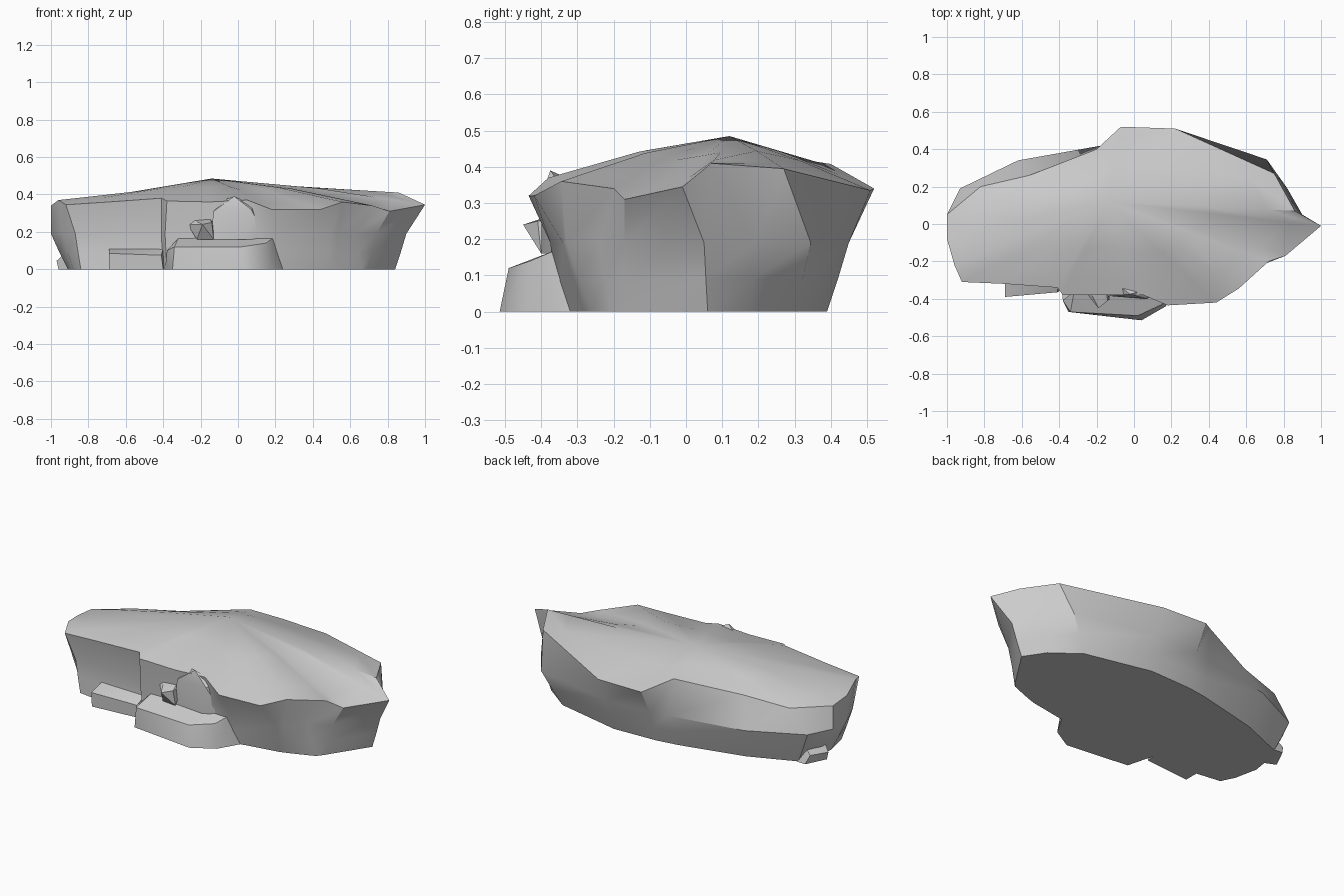
import bpy, bmesh, math

def ramp(points, v):
    # piecewise-linear height profile
    if v <= points[0][0]:
        return points[0][1]
    for (a, za), (b, zb) in zip(points, points[1:]):
        if v <= b:
            return za + (zb - za) * (v - a) / (b - a)
    return points[-1][1]

def finish(bm, name):
    bmesh.ops.recalc_face_normals(bm, faces=bm.faces)
    mesh = bpy.data.meshes.new(name)
    bm.to_mesh(mesh)
    bm.free()
    ob = bpy.data.objects.new(name, mesh)
    bpy.context.collection.objects.link(ob)
    bpy.ops.object.select_all(action='DESELECT')
    ob.select_set(True)
    bpy.context.view_layer.objects.active = ob
    bpy.ops.object.shade_smooth_by_angle(angle=math.radians(32))
    return ob

def hull(name, points):
    bm = bmesh.new()
    for p in points:
        bm.verts.new(p)
    bmesh.ops.convex_hull(bm, input=bm.verts)
    bmesh.ops.dissolve_limit(bm, angle_limit=0.02, verts=bm.verts, edges=bm.edges)
    return finish(bm, name)

# Main slab: three outlines, counter-clockwise from the right tip
base = [(.84, .06), (.76, .18), (.60, .30), (.20, .39), (-.07, .38), (-.20, .36),
        (-.58, .27), (-.85, .16), (-.89, .06), (-.91, -.06), (-.88, -.20), (-.84, -.28),
        (-.69, -.30), (-.40, -.30), (-.38, -.34), (-.15, -.36), (.05, -.36), (.24, -.32),
        (.47, -.28), (.53, -.26), (.66, -.21), (.69, -.17)]
waist = [(.90, .05), (.82, .19), (.71, .345), (.22, .45), (-.07, .44), (-.17, .42),
         (-.62, .34), (-.93, .19), (-1.0, .05), (-1.0, -.08), (-.94, -.22), (-.87, -.28),
         (-.66, -.29), (-.41, -.30), (-.39, -.36), (-.15, -.36), (.08, -.37), (.20, -.375),
         (.49, -.34), (.53, -.33), (.63, -.24), (.74, -.17)]
rim = [(1.0, -.01, .345), (.86, .07, .41), (.75, .27, .395), (.22, .51, .335),
       (-.07, .52, .34), (-.20, .40, .408), (-.56, .26, .355), (-.82, .20, .323),
       (-1.0, .05, .328), (-1.0, -.08, .34), (-.96, -.22, .37), (-.92, -.31, .345),
       (-.69, -.32, .36), (-.41, -.34, .38), (-.38, -.38, .365), (-.15, -.38, .36),
       (.05, -.38, .37), (.18, -.435, .32), (.44, -.42, .32), (.56, -.345, .36),
       (.72, -.20, .34), (.81, -.17, .31)]
crown_x = [(-1, .365), (-.38, .435), (-.14, .485), (.35, .44), (.86, .41)]
crown_y = [(-.42, .36), (-.37, .395), (-.17, .445), (.12, .485), (.39, .405), (.52, .335)]
peak = (-.14, .12, .485)

def crown_ring(s):
    ring = []
    for x, y, z in rim:
        px, py = peak[0] + (x - peak[0]) * s, peak[1] + (y - peak[1]) * s
        rise = z + (peak[2] - z) * (1 - s) * (1.25 if y < .1 else 1.1)
        ring.append((px, py, min(ramp(crown_x, px), ramp(crown_y, py), rise)))
    return ring

low = [(b[0] * .5 + w[0] * .5, b[1] * .5 + w[1] * .5, .09) for b, w in zip(base, waist)]
levels = [[(x, y, 0) for x, y in base], low, [(x, y, .19) for x, y in waist],
          rim, crown_ring(.85), crown_ring(.5)]
bm = bmesh.new()
rings = [[bm.verts.new(p) for p in lv] for lv in levels]
n = len(base)
for a, b in zip(rings, rings[1:]):
    for i in range(n):
        j = (i + 1) % n
        bm.faces.new((a[i], a[j], b[j], b[i]))
top = bm.verts.new(peak)
for i in range(n):
    bm.faces.new((rings[-1][i], rings[-1][(i + 1) % n], top))
bm.faces.new(rings[0][::-1])
finish(bm, "rock_slab")

# Stepped ledges and bulges along the front
hull("front_ledge", [(-.35, -.47, 0), (.04, -.515, 0), (.17, -.44, 0), (.24, -.32, 0), (-.39, -.32, 0),
                     (-.34, -.47, .12), (.02, -.49, .12), (.15, -.43, .14), (.19, -.36, .17),
                     (-.32, -.36, .165), (-.38, -.41, .10)])
hull("left_ledge", [(-.69, -.385, 0), (-.40, -.36, 0), (-.39, -.25, 0), (-.69, -.25, 0),
                    (-.69, -.39, .085), (-.41, -.365, .075), (-.40, -.29, .11), (-.69, -.29, .11)])
hull("front_boulder", [(-.15, -.38, .16), (.04, -.40, .16), (.15, -.35, .16), (-.15, -.33, .16),
                       (-.13, -.385, .31), (-.02, -.375, .39), (.07, -.40, .32), (-.08, -.33, .37), (.10, -.34, .34)])
hull("small_shelf", [(-.27, -.35, .24), (-.19, -.45, .24), (-.14, -.41, .25), (-.13, -.34, .25),
                     (-.24, -.35, .265), (-.15, -.36, .27), (-.22, -.39, .16), (-.13, -.40, .16)])
# Little foot at the back of the left end
hull("left_foot", [(-.96, .05, 0), (-.90, .17, 0), (-.78, .16, 0), (-.85, .0, 0),
                   (-.97, .05, .045), (-.92, .15, .05), (-.88, .14, .09), (-.92, .02, .09)])
